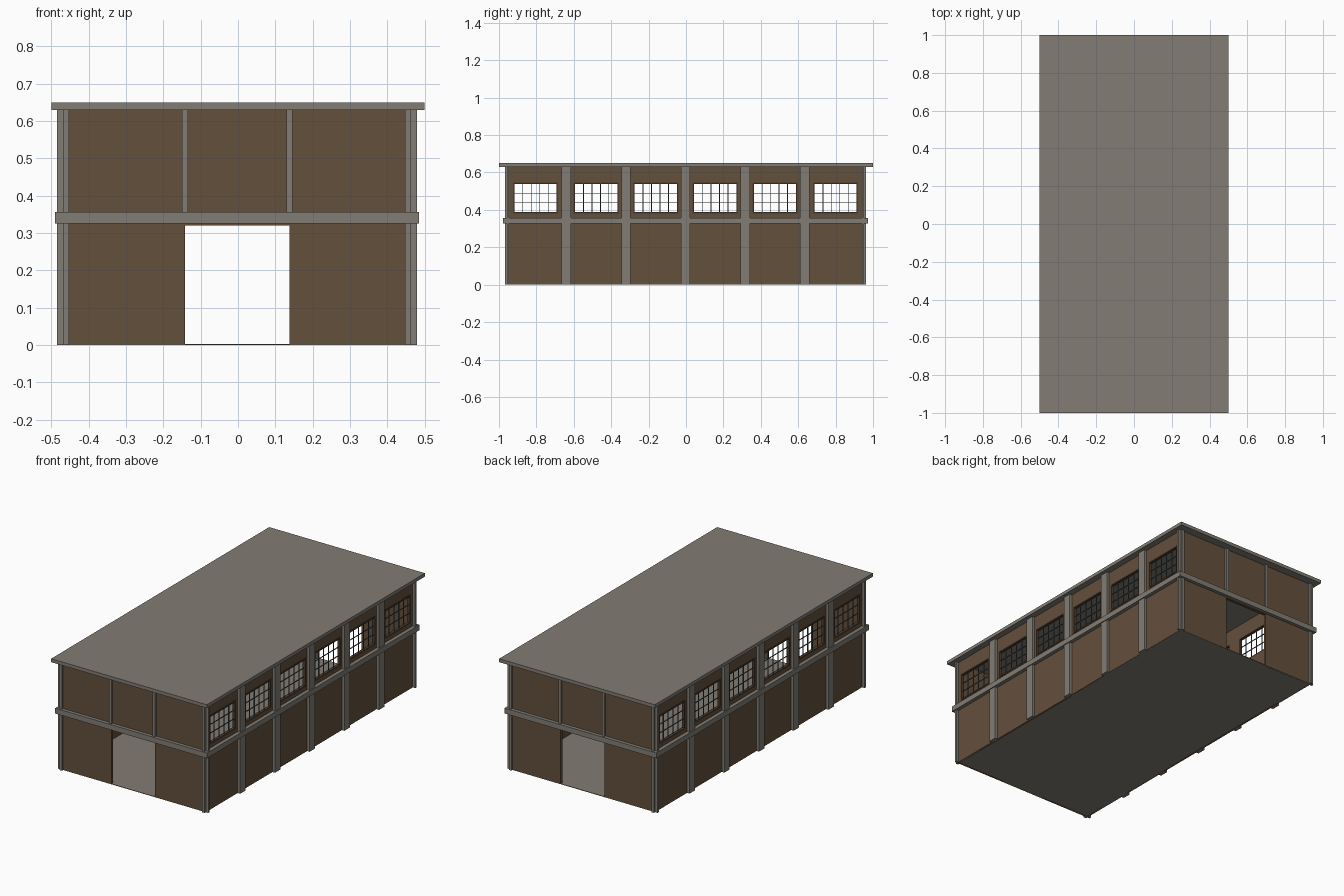
import bpy, bmesh
from mathutils import Vector

if "Cube" in bpy.data.objects:
    bpy.data.objects.remove(bpy.data.objects["Cube"])


def material(name, rgb):
    m = bpy.data.materials.new(name)
    m.diffuse_color = (*rgb, 1)
    m.use_nodes = True
    m.node_tree.nodes["Principled BSDF"].inputs["Base Color"].default_value = m.diffuse_color
    return m


BROWN = material("brown wall", (0.127, 0.080, 0.046))
CONCRETE = material("grey concrete", (0.223, 0.204, 0.175))
WOOD = material("dark brown frame", (0.075, 0.046, 0.028))
STEEL = material("dark blue grey bars", (0.06, 0.085, 0.095))

OFF = -0.0025            # body sits slightly off the roof centre
WX, WY = 0.466, 0.955    # outer wall planes
PX, PY = 0.482, 0.966    # outer pilaster planes
T = 0.014                # wall thickness
TOP = 0.63
B0, B1 = 0.326, 0.357    # band height


def finish(name, bm, mat):
    bmesh.ops.recalc_face_normals(bm, faces=bm.faces)
    me = bpy.data.meshes.new(name)
    bm.to_mesh(me)
    bm.free()
    me.materials.append(mat)
    ob = bpy.data.objects.new(name, me)
    bpy.context.collection.objects.link(ob)
    return ob


def boxes(name, items, mat, off=OFF):
    """One object from many (x0, x1, y0, y1, z0, z1) boxes."""
    bm = bmesh.new()
    for x0, x1, y0, y1, z0, z1 in items:
        x0, x1 = sorted((x0, x1))
        y0, y1 = sorted((y0, y1))
        vs = bmesh.ops.create_cube(bm, size=1)["verts"]
        for v in vs:
            v.co = Vector(((x0 + x1) / 2 + v.co.x * (x1 - x0) + off,
                           (y0 + y1) / 2 + v.co.y * (y1 - y0) + off,
                           (z0 + z1) / 2 + v.co.z * (z1 - z0)))
    return finish(name, bm, mat)


def wall(name, us, zs, is_hole, place, depth):
    """Flat grid with skipped cells, extruded to a solid wall."""
    bm = bmesh.new()
    grid = [[bm.verts.new(place(u, z)) for z in zs] for u in us]
    for i in range(len(us) - 1):
        for j in range(len(zs) - 1):
            if not is_hole(i, j):
                bm.faces.new((grid[i][j], grid[i + 1][j],
                              grid[i + 1][j + 1], grid[i][j + 1]))
    bmesh.ops.delete(bm, geom=[v for v in bm.verts if not v.link_faces], context="VERTS")
    ext = bmesh.ops.extrude_face_region(bm, geom=bm.faces[:], use_keep_orig=True)
    for g in ext["geom"]:
        if isinstance(g, bmesh.types.BMVert):
            g.co += Vector(depth)
    return finish(name, bm, BROWN)


# Roof slab and thin floor
boxes("roof_slab", [(-0.5, 0.5, -1, 1, TOP, 0.65)], CONCRETE, 0)
boxes("floor", [(-WX, WX, -WY, WY, 0, 0.003)], CONCRETE)

# Window layout along the long sides
PITCH, HALF = 0.3185, 0.121
centres = [(i - 2.5) * PITCH for i in range(6)]
centres[0] -= 0.006
centres[-1] += 0.006
Z0, Z1 = 0.38, 0.547
ys = [-WY] + [c + s * HALF for c in centres for s in (-1, 1)] + [WY]

for side, label in ((-1, "left"), (1, "right")):
    # Long wall with six window openings
    wall(label + "_wall", ys, [0, Z0, Z1, TOP],
         lambda i, j: j == 1 and i % 2 == 1,
         lambda u, z: (side * WX + OFF, u + OFF, z), (-side * T, 0, 0))

    # Window frames and glazing bars
    frames, bars = [], []
    F = 0.008
    xo, xi = side * (WX + 0.003), side * (WX - T)
    bo, bi = side * (WX - 0.005), side * (WX - 0.009)
    for c in centres:
        a, b = c - HALF, c + HALF
        frames += [(xo, xi, a, a + F, Z0, Z1), (xo, xi, b - F, b, Z0, Z1),
                   (xo, xi, a + F, b - F, Z0, Z0 + F),
                   (xo, xi, a + F, b - F, Z1 - F, Z1)]
        for k in range(1, 5):
            y = a + F + (b - a - 2 * F) * k / 5
            bars.append((bo, bi, y - 0.002, y + 0.002, Z0 + F, Z1 - F))
        for k in range(1, 3):
            z = Z0 + F + (Z1 - Z0 - 2 * F) * k / 3
            bars.append((bo, bi, a + F, b - F, z - 0.002, z + 0.002))
    boxes(label + "_window_frames", frames, WOOD)
    boxes(label + "_window_bars", bars, STEEL)

    # Pilasters between the bays, plus slim corner strips
    strips = [(side * (WX - 0.004), side * PX, y - 0.025, y + 0.025, 0, TOP)
              for y in ((i - 2) * PITCH for i in range(5))]
    strips += [(side * (WX - 0.004), side * PX, e * (WY - 0.012), e * WY, 0, TOP)
               for e in (-1, 1)]
    boxes(label + "_pilasters", strips, CONCRETE)

    # Long side band
    boxes(label + "_band", [(side * (WX - 0.004), side * 0.4875, -0.975, 0.975, B0, B1)],
          CONCRETE)

# End walls with a wide doorway each
for side, label in ((-1, "front"), (1, "back")):
    inner = WX - T
    wall(label + "_wall", [-inner, -0.14, 0.14, inner], [0, 0.321, TOP],
         lambda i, j: i == 1 and j == 0,
         lambda u, z: (u + OFF, side * WY + OFF, z), (0, -side * T, 0))

    # Corner strips over the full height, short posts above the band
    strips = [(e * (WX - 0.016), e * WX, side * (WY - 0.004), side * PY, 0, TOP)
              for e in (-1, 1)]
    strips += [(e * 0.14 - 0.008, e * 0.14 + 0.008, side * (WY - 0.004), side * PY, B1, TOP)
               for e in (-1, 1)]
    boxes(label + "_pilasters", strips, CONCRETE)
    boxes(label + "_band", [(-WX, WX, side * (WY - 0.004), side * 0.975, B0, B1)], CONCRETE)
